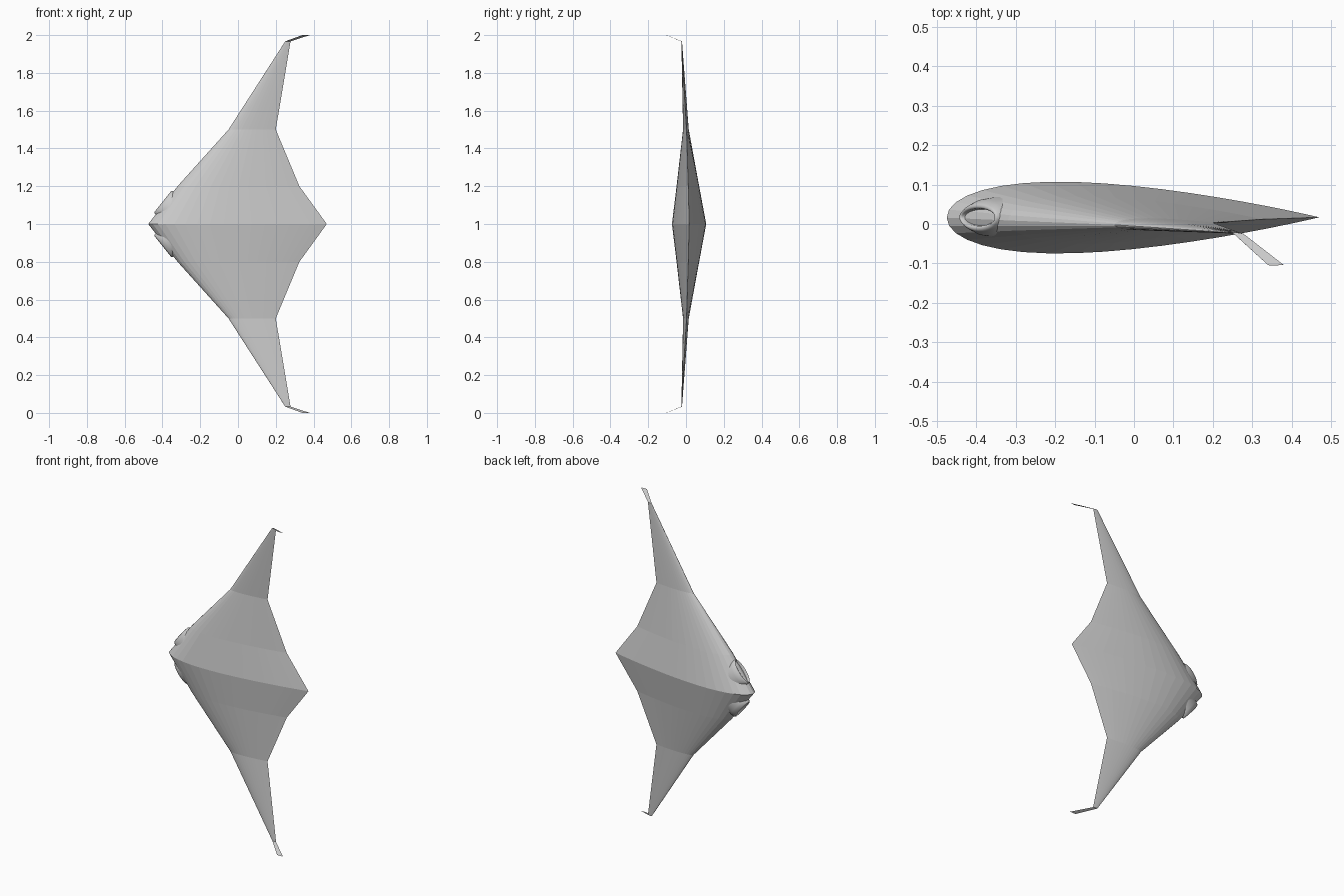
import bpy, bmesh, math
from mathutils import Vector

if "Cube" in bpy.data.objects:
    bpy.data.objects.remove(bpy.data.objects["Cube"])

N = 20  # chordwise steps per side


def airfoil(le, te, y_le, y_te, thick, z):
    """Closed symmetric wing section, upper trailing edge round to the lower one."""
    pts = []
    for i in range(2 * N):
        a = math.pi * i / N
        t = (1 + math.cos(a)) / 2
        h = 5 * thick * (0.2969 * math.sqrt(t) - 0.126 * t - 0.3516 * t**2
                         + 0.2843 * t**3 - 0.1036 * t**4)
        side = 1 if i <= N else -1
        pts.append(Vector((le + (te - le) * t, y_le + (y_te - y_le) * t + side * h, z)))
    return pts


def loft(name, rings, cap_start=False, cap_end=False):
    bm = bmesh.new()
    loops = [[bm.verts.new(p) for p in r] for r in rings]
    n = len(loops[0])
    for a, b in zip(loops, loops[1:]):
        for i in range(n):
            j = (i + 1) % n
            bm.faces.new((a[i], a[j], b[j], b[i]))
    if cap_start:
        bm.faces.new(loops[0])
    if cap_end:
        bm.faces.new(loops[-1])
    bmesh.ops.recalc_face_normals(bm, faces=bm.faces)
    me = bpy.data.meshes.new(name)
    bm.to_mesh(me)
    bm.free()
    ob = bpy.data.objects.new(name, me)
    bpy.context.collection.objects.link(ob)
    return ob


def both(stations):
    """Section list for the lower half, mirrored about z = 1."""
    return [[Vector((p.x, p.y, 2 - p.z)) for p in r] for r in stations]


# Blended body: centre, shoulder and wing root sections
centre = airfoil(-0.475, 0.47, 0.016, 0.017, 0.182, 1.0)
shoulder = airfoil(-0.32, 0.325, 0.009, 0.012, 0.120, 1.2)
root = airfoil(-0.05, 0.2, -0.002, 0.003, 0.030, 1.5)
tip = airfoil(0.25, 0.278, -0.022, -0.025, 0.003, 1.967)
half = [shoulder, root]
loft("body", both(half)[::-1] + [centre] + half)

# Outer wings and canted winglets
winglet_end = airfoil(0.34, 0.38, -0.104, -0.104, 0.002, 2.0)
wing, winglet = [root, tip], [tip, winglet_end]
for label, f in (("upper", lambda r: r), ("lower", both)):
    loft(label + "_wing", f(wing))
    loft(label + "_winglet", f(winglet), cap_end=True)

# Oval air intakes on the leading edge, each with a rounded lip and recessed duct
along = Vector((0.12, 0, 0.15)).normalized()
out = Vector((-along.z, 0, along.x))
mid = Vector((-0.385, 0.017, 1.108))
profile = [(-0.06, 0.080, 0.054), (-0.01, 0.079, 0.046), (0.010, 0.076, 0.036),
           (0.017, 0.072, 0.028), (0.012, 0.068, 0.022), (-0.02, 0.064, 0.019)]
rings = []
for depth, length, height in profile:
    ring = []
    for i in range(32):
        a = 2 * math.pi * i / 32
        ring.append(mid + out * depth + along * length * math.cos(a)
                    + Vector((0, height * math.sin(a), 0)))
    rings.append(ring)
for label, rs in (("upper", rings), ("lower", both(rings))):
    ob = loft(label + "_intake", rs, cap_end=True)
    for p in ob.data.polygons:
        p.use_smooth = len(p.vertices) == 4
